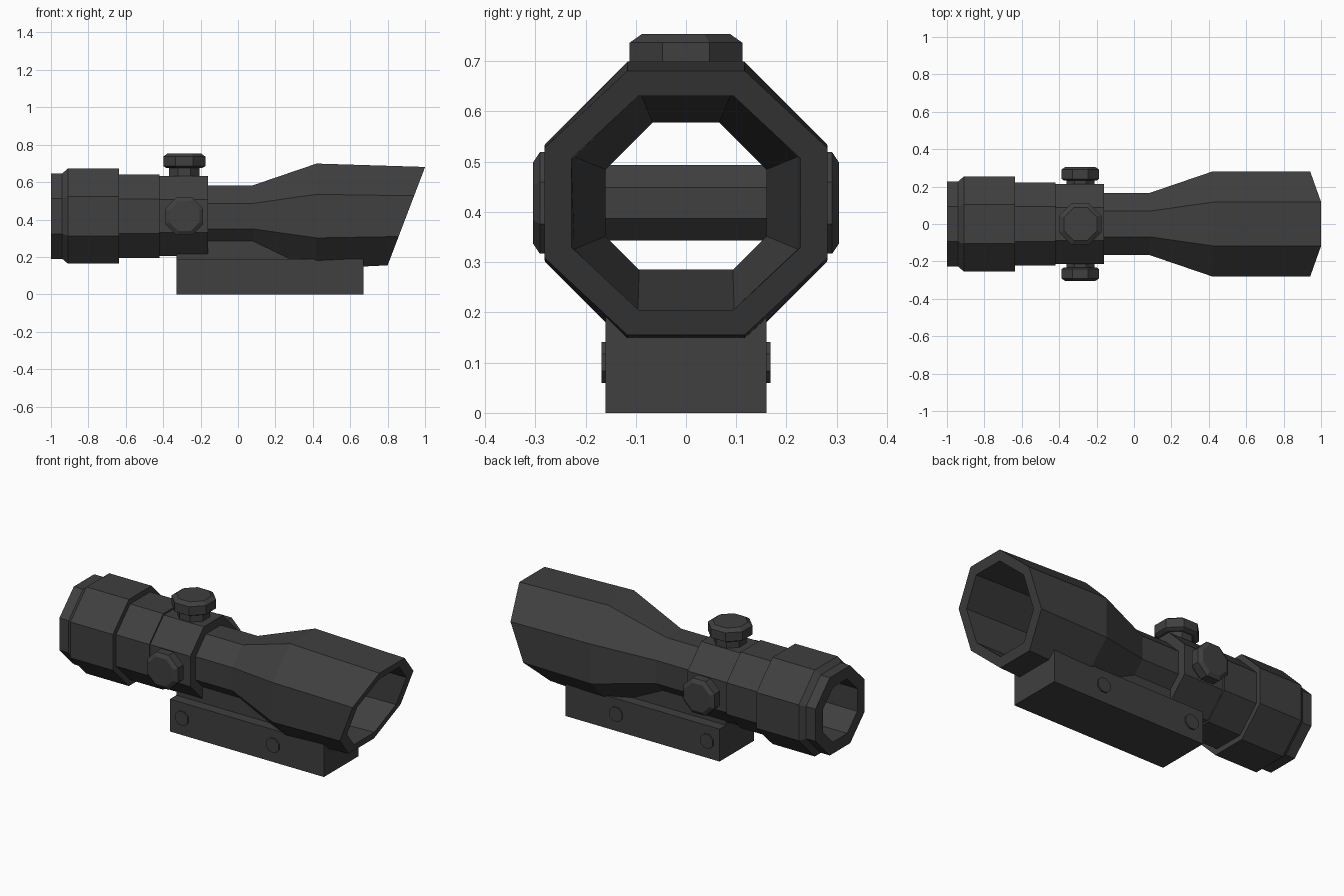
import bpy, bmesh, math
from mathutils import Vector

if "Cube" in bpy.data.objects:
    bpy.data.objects.remove(bpy.data.objects["Cube"])

CZ = 0.418                                  # height of the optical axis
mat = bpy.data.materials.new("matte_black")
mat.diffuse_color = (0.05, 0.05, 0.05, 1)
mat.use_nodes = True
mat.node_tree.nodes["Principled BSDF"].inputs["Base Color"].default_value = mat.diffuse_color


def finish(name, bm):
    bmesh.ops.recalc_face_normals(bm, faces=bm.faces)
    me = bpy.data.meshes.new(name)
    bm.to_mesh(me)
    bm.free()
    me.materials.append(mat)
    ob = bpy.data.objects.new(name, me)
    bpy.context.collection.objects.link(ob)
    return ob


def octagon(ra, rb):
    """Flat-topped octagon with half widths ra, rb."""
    k = 1 / math.cos(math.pi / 8)
    return [(ra * k * math.cos((i + 0.5) * math.pi / 4),
             rb * k * math.sin((i + 0.5) * math.pi / 4)) for i in range(8)]


def loft(bm, rings, closed=False, caps=True):
    vs = [[bm.verts.new(p) for p in r] for r in rings]
    pairs = list(zip(vs, vs[1:])) + ([(vs[-1], vs[0])] if closed else [])
    for a, b in pairs:
        n = len(a)
        for i in range(n):
            bm.faces.new((a[i], a[(i + 1) % n], b[(i + 1) % n], b[i]))
    if caps and not closed:
        bm.faces.new(vs[0])
        bm.faces.new(vs[-1])


def stack(name, origin, axis, profile):
    """Octagonal turned part: profile of (distance, radius) along an axis."""
    o, w = Vector(origin), Vector(axis)
    u = Vector((1, 0, 0))
    v = w.cross(u)
    bm = bmesh.new()
    loft(bm, [[o + w * d + u * a + v * b for a, b in octagon(r, r)] for d, r in profile])
    return finish(name, bm)


def prism(name, outline, half):
    """Side outline in x, z extruded symmetrically in y."""
    bm = bmesh.new()
    loft(bm, [[(x, y, z) for x, z in outline] for y in (-half, half)])
    return finish(name, bm)


# Hollow tube: outer skin, slanted front rim, then the bore back to the eyepiece
def ring(x, r):
    return [(x, y, CZ + z) for y, z in octagon(r, r)]


def slanted(ry, rz):
    return [(1 + (z + CZ - 0.68) * 0.2 / 0.525, y, CZ + z) for y, z in octagon(ry, rz)]


outer = [(-1, .228), (-.94, .228), (-.91, .254), (-.635, .254), (-.635, .223),
         (-.42, .223), (-.42, .214), (-.16, .214), (-.16, .165), (.08, .165), (.42, .281)]
inner = [(.42, .222), (.08, .16), (-1, .16)]
bm = bmesh.new()
loft(bm, [ring(*p) for p in outer] + [slanted(.282, .263), slanted(.228, .213)]
     + [ring(*p) for p in inner], closed=True)
finish("scope_tube", bm)

# Mount: rail block and narrower riser that follows the taper
prism("mount_base", [(-.33, 0), (.67, 0), (.67, .19), (-.33, .19)], .16)
prism("mount_riser", [(-.33, .185), (.45, .185), (.42, .2), (.08, .285), (-.33, .285)], .1)

# Adjustment knobs
stack("top_knob_stem", (-.287, 0, 0), (0, 0, 1), [(.6, .082), (.68, .082)])
stack("top_knob_cap", (-.287, 0, 0), (0, 0, 1),
      [(.675, .095), (.685, .112), (.737, .112), (.754, .088)])
stack("cross_stem", (-.287, 0, CZ), (0, 1, 0), [(-.24, .075), (.24, .075)])
for side, s in (("front", -1), ("back", 1)):
    stack(side + "_knob_cap", (-.287, 0, CZ), (0, s, 0),
          [(.233, .088), (.241, .101), (.291, .101), (.305, .08)])
    # Mount screws
    for i, x in enumerate((-.25, .34)):
        stack(f"{side}_screw_{i}", (x, 0, .1), (0, s, 0), [(.15, .041), (.168, .041)])
